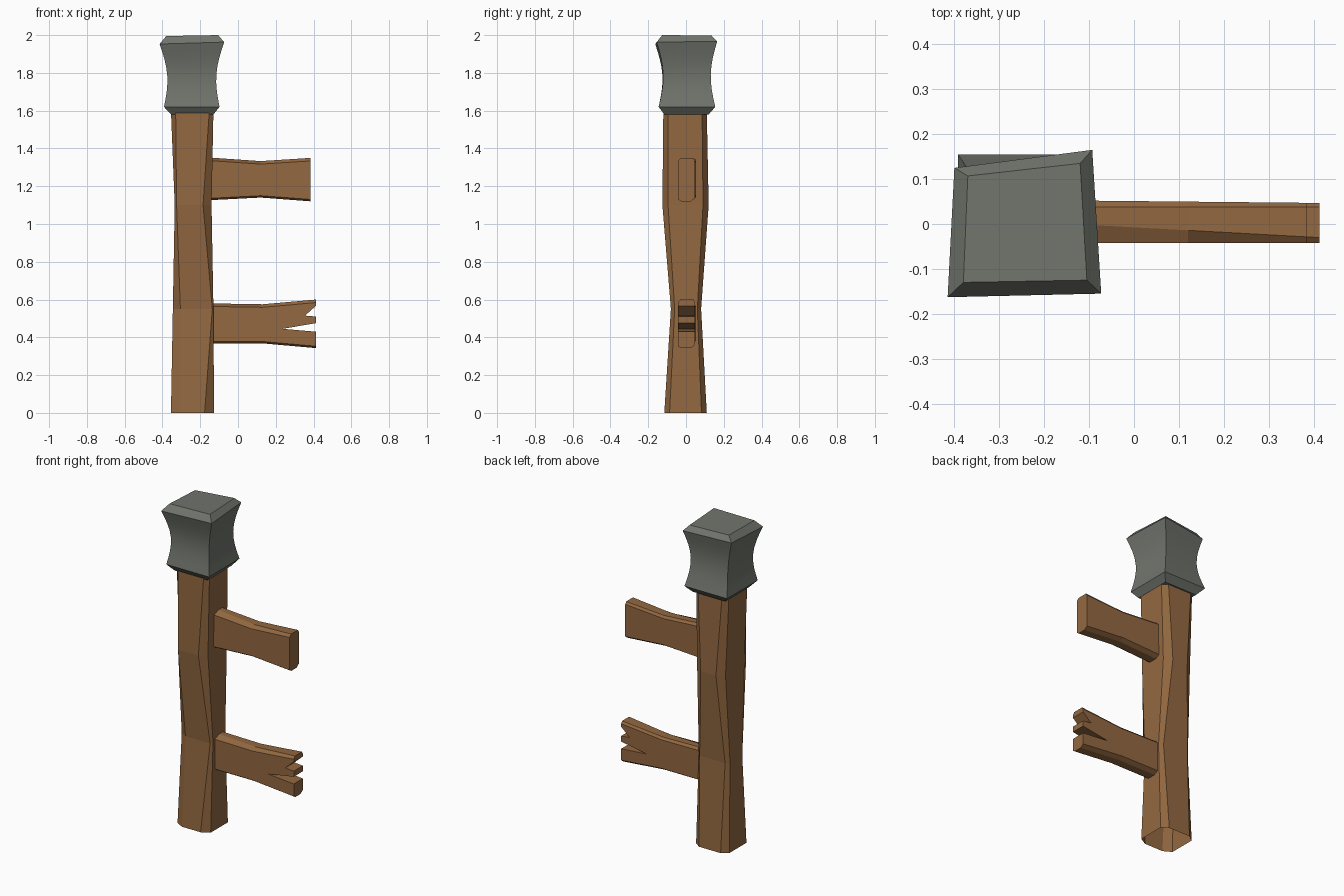
import bpy, bmesh, math

if "Cube" in bpy.data.objects:
    bpy.data.objects.remove(bpy.data.objects["Cube"])


def material(name, color):
    m = bpy.data.materials.new(name)
    m.diffuse_color = (*color, 1)
    m.use_nodes = True
    m.node_tree.nodes["Principled BSDF"].inputs["Base Color"].default_value = m.diffuse_color
    return m


wood = material("brown wood", (0.29, 0.138, 0.052))
stone = material("grey stone", (0.165, 0.178, 0.152))


def loft(name, rings, mat, cap_start=True, cap_end=True):
    """Skin a stack of equal-length rings of 3D points."""
    bm = bmesh.new()
    vs = [[bm.verts.new(p) for p in ring] for ring in rings]
    n = len(rings[0])
    for a, b in zip(vs, vs[1:]):
        for i in range(n):
            j = (i + 1) % n
            bm.faces.new((a[i], a[j], b[j], b[i]))
    if cap_start:
        bm.faces.new(vs[0][::-1])
    if cap_end:
        bm.faces.new(vs[-1])
    mesh = bpy.data.meshes.new(name)
    bm.to_mesh(mesh)
    bm.free()
    mesh.materials.append(mat)
    ob = bpy.data.objects.new(name, mesh)
    bpy.context.collection.objects.link(ob)
    return ob


# Post: hewn square timber with uneven chamfers, open underneath
def post_ring(z, x0, x1, y0, y1, fl, fr, back, cy):
    return [(x0 + fl, y0, z), (x1 - fr, y0, z), (x1, y0 + cy, z), (x1, y1 - cy, z),
            (x1 - back, y1, z), (x0 + back, y1, z), (x0, y1 - cy, z), (x0, y0 + cy, z)]


loft("post", [
    post_ring(0.00, -0.355, -0.127, -0.115, 0.110, 0.050, 0.050, 0.040, 0.028),
    post_ring(0.55, -0.345, -0.130, -0.080, 0.080, 0.040, 0.006, 0.020, 0.020),
    post_ring(1.10, -0.335, -0.140, -0.125, 0.120, 0.010, 0.045, 0.045, 0.030),
    post_ring(1.60, -0.355, -0.130, -0.120, 0.110, 0.025, 0.022, 0.030, 0.025),
], wood, cap_start=False)


# Stone cap: skewed block with a pinched waist and bevelled ends
base = [(-0.355, -0.115, 1.58), (-0.13, -0.115, 1.58), (-0.13, 0.12, 1.58), (-0.355, 0.12, 1.58)]
low = [(-0.392, -0.145, 1.62), (-0.098, -0.145, 1.62), (-0.098, 0.155, 1.62), (-0.392, 0.155, 1.62)]
rim = [(-0.415, -0.163, 1.953), (-0.073, -0.155, 1.963), (-0.093, 0.165, 1.967), (-0.40, 0.125, 1.957)]
top = [(-0.38, -0.13, 1.995), (-0.105, -0.125, 2.0), (-0.12, 0.135, 1.998), (-0.37, 0.107, 1.991)]
signs = [(1, 1), (-1, 1), (-1, -1), (1, -1)]
body = []
for k in range(9):
    t = k / 8
    pinch = 0.029 * math.sin(math.pi * t)
    body.append([(a[0] + (b[0] - a[0]) * t + s[0] * pinch,
                  a[1] + (b[1] - a[1]) * t + s[1] * pinch,
                  a[2] + (b[2] - a[2]) * t) for a, b, s in zip(low, rim, signs)])
cap = loft("stone_cap", [base] + body + [top], stone)
bpy.context.view_layer.objects.active = cap
cap.select_set(True)
bpy.ops.object.shade_smooth_by_angle(angle=math.radians(25))


# Rails: side profile lofted through the thickness, top and bottom edges chamfered
def rail(name, lower, end, upper):
    def layer(y_of, drop, lift):
        return ([(x, y_of(x, False), z + lift) for x, z in lower]
                + [(x, y_of(x, None), z) for x, z in end]
                + [(x, y_of(x, True), z - drop) for x, z in upper])

    def front(x, part):
        return -0.042

    def front_edge(x, part):
        # the top front chamfer narrows towards the tip
        return (-0.002 - 0.055 * (x + 0.1)) if part else -0.027

    def back_edge(x, part):
        return 0.038 if part else 0.025

    def back(x, part):
        return 0.052 - 0.01 * (x + 0.1)

    rings = [layer(front, 0.016, 0.010), layer(front_edge, 0, 0),
             layer(back_edge, 0, 0), layer(back, 0.014, 0.016)]
    loft(name, rings, wood)


rail("upper_rail", [(-0.17, 1.125), (0.12, 1.14), (0.385, 1.12)], [],
     [(0.385, 1.35), (0.12, 1.333), (-0.17, 1.353)])

rail("broken_lower_rail", [(-0.17, 0.368), (0.13, 0.368), (0.413, 0.343)],
     [(0.413, 0.43), (0.235, 0.445), (0.413, 0.475), (0.413, 0.51), (0.355, 0.515), (0.413, 0.567)],
     [(0.413, 0.60), (0.13, 0.575), (-0.17, 0.58)])
